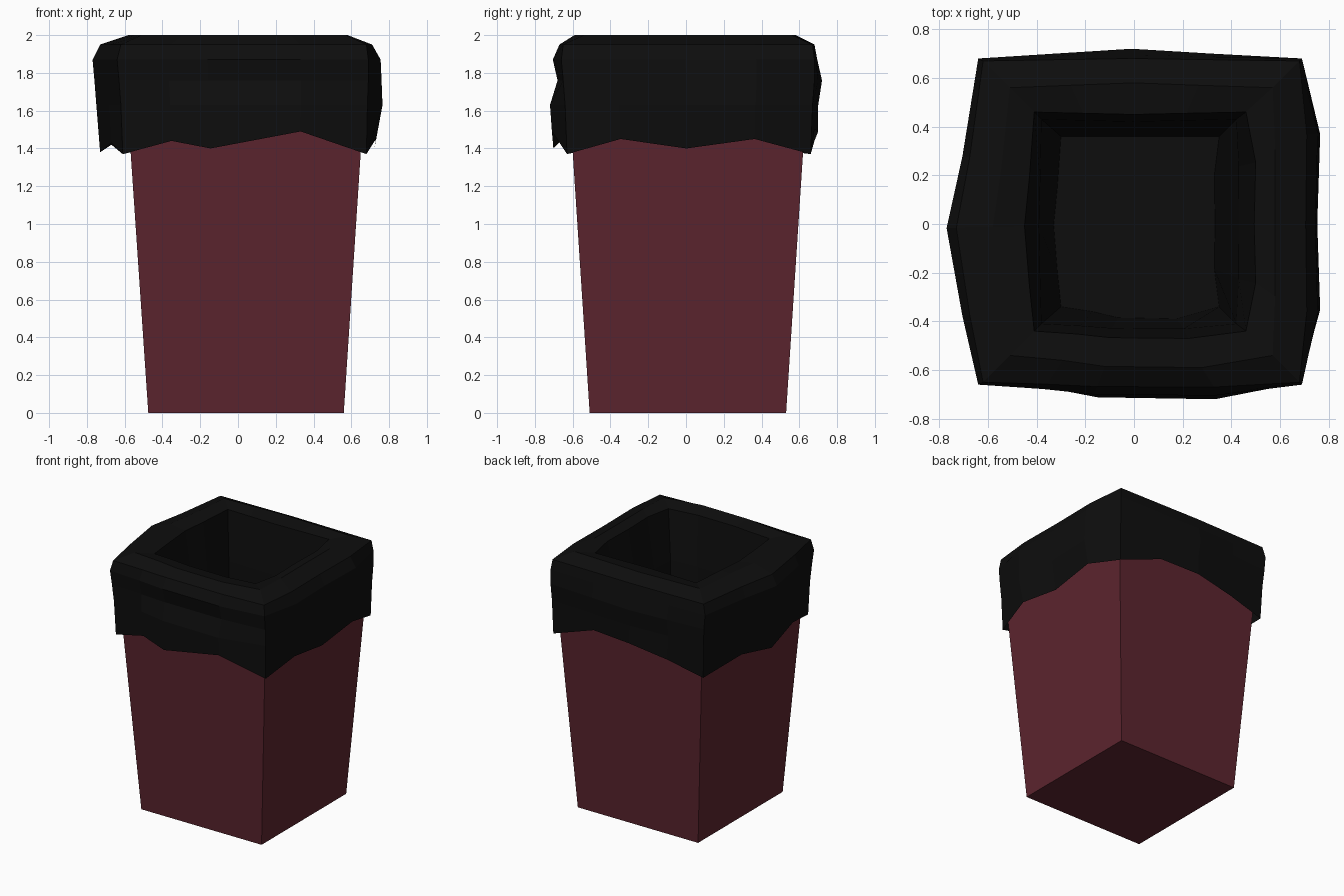
import bpy, bmesh
from mathutils import Vector

if "Cube" in bpy.data.objects:
    bpy.data.objects.remove(bpy.data.objects["Cube"])


def material(name, rgb):
    m = bpy.data.materials.new(name)
    m.diffuse_color = (*rgb, 1)
    m.use_nodes = True
    m.node_tree.nodes["Principled BSDF"].inputs["Base Color"].default_value = m.diffuse_color
    return m


def make_object(name, rings, mat, cap_first=False, cap_last=False):
    """Bridge a list of equal-length point rings into a flat shaded mesh."""
    bm = bmesh.new()
    loops = [[bm.verts.new(p) for p in ring] for ring in rings]
    n = len(loops[0])
    for a, b in zip(loops, loops[1:]):
        for i in range(n):
            j = (i + 1) % n
            bm.faces.new((a[i], a[j], b[j], b[i]))
    if cap_first:
        bm.faces.new(loops[0][::-1])
    if cap_last:
        bm.faces.new(loops[-1])
    me = bpy.data.meshes.new(name)
    bm.to_mesh(me)
    bm.free()
    me.materials.append(mat)
    ob = bpy.data.objects.new(name, me)
    bpy.context.collection.objects.link(ob)
    return ob


def rect(x0, x1, y0, y1, z):
    return [Vector((x0, y0, z)), Vector((x1, y0, z)),
            Vector((x1, y1, z)), Vector((x0, y1, z))]


# Tapered bin body
red = material("dark_red", (0.108, 0.018, 0.028))
make_object("bin_body", [rect(-0.475, 0.56, -0.51, 0.53, 0),
                         rect(-0.605, 0.685, -0.635, 0.655, 1.92)],
            red, cap_first=True)

# Sides in order front, right, back, left:
# (position along side, share of bulge, hem height)
SIDES = [
    [(0, 0, 1.37), (.20, .4, 1.44), (.36, .9, 1.40), (.73, 1, 1.49)],
    [(0, 0, 1.37), (.22, 1, 1.45), (.49, .85, 1.40), (.77, 1, 1.45)],
    [(0, 0, 1.37), (.28, .5, 1.50), (.53, 1, 1.49), (.77, .5, 1.44)],
    [(0, 0, 1.37), (.30, .5, 1.42), (.52, 1, 1.38), (.79, .5, 1.43)],
]
OUT = [Vector((0, -1, 0)), Vector((1, 0, 0)), Vector((0, 1, 0)), Vector((-1, 0, 0))]


def bag_ring(bounds, z, bulge):
    """Ring around the bag; z=None follows the ragged hem."""
    c = rect(*bounds, 0)
    pts = []
    for s, side in enumerate(SIDES):
        for t, share, hem in side:
            p = c[s].lerp(c[(s + 1) % 4], t) + OUT[s] * share * bulge[s]
            p.z = hem if z is None else z
            pts.append(p)
    return pts


# Bin bag folded over the rim: hem, outer folds, rim, inner lining
black = material("black", (0.0042, 0.0042, 0.0042))
make_object("bin_bag", [
    bag_ring((-0.61, 0.68, -0.63, 0.66), None, (.08, .05, .04, .12)),
    bag_ring((-0.62, 0.685, -0.64, 0.67), 1.63, (.08, .08, .03, .13)),
    bag_ring((-0.63, 0.69, -0.65, 0.68), 1.76, (.03, .07, .04, .13)),
    bag_ring((-0.64, 0.69, -0.66, 0.68), 1.87, (.045, .065, .015, .13)),
    bag_ring((-0.62, 0.68, -0.65, 0.67), 1.95, (.02, .03, .01, .11)),
    bag_ring((-0.51, 0.57, -0.54, 0.56), 2.0, (.05, .01, .02, .07)),
    bag_ring((-0.41, 0.46, -0.44, 0.46), 1.98, (.03, .04, -.01, .04)),
    bag_ring((-0.38, 0.42, -0.41, 0.43), 1.6, (.02, .01, -.01, .01)),
    bag_ring((-0.30, 0.35, -0.34, 0.36), 0.25, (.05, -.02, 0, .03)),
], black, cap_last=True)
